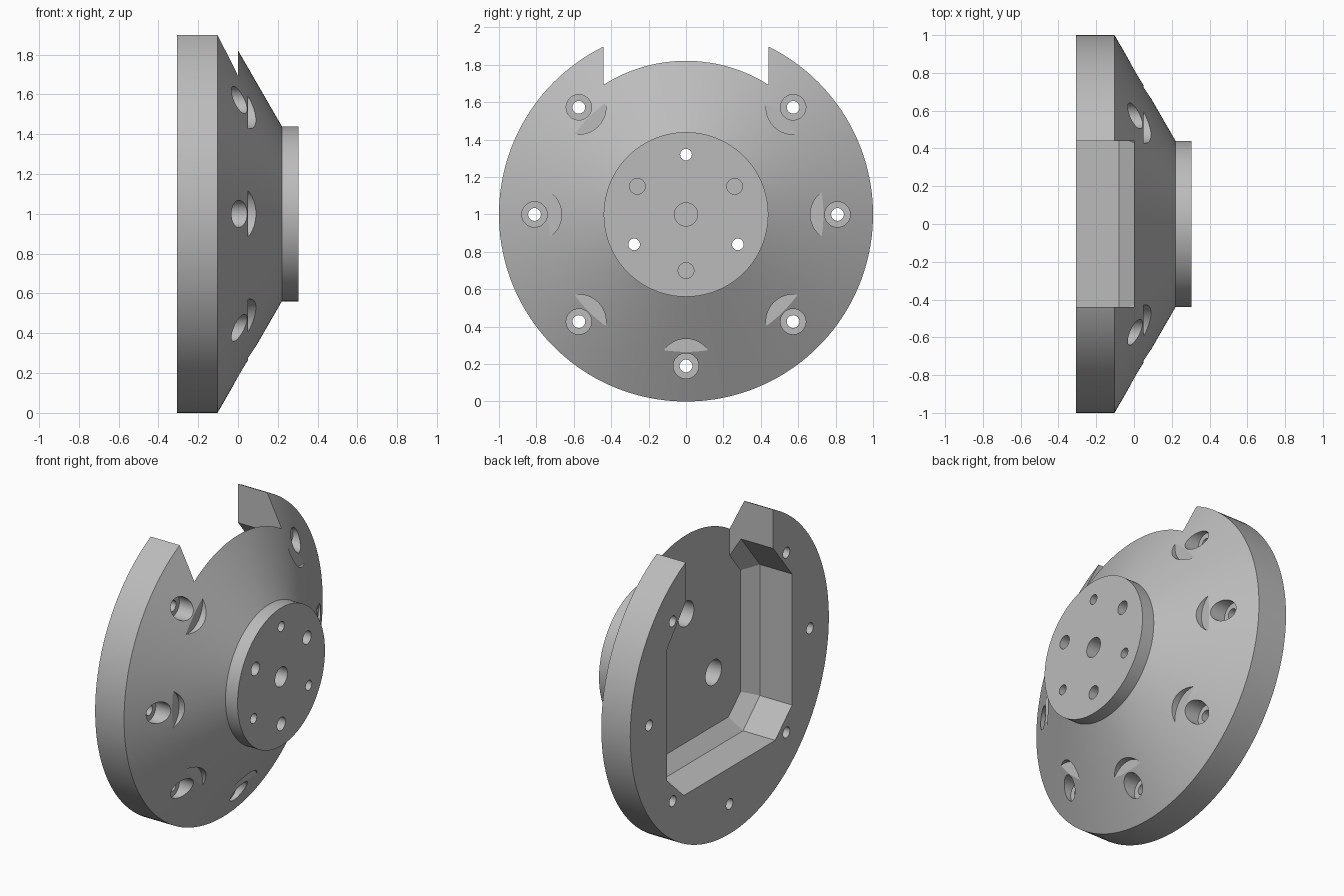
import bpy, bmesh, math

if "Cube" in bpy.data.objects:
    bpy.data.objects.remove(bpy.data.objects["Cube"])

steel = bpy.data.materials.new("plain_grey")
steel.diffuse_color = (0.5, 0.5, 0.5, 1)
steel.use_nodes = True
steel.node_tree.nodes["Principled BSDF"].inputs["Base Color"].default_value = steel.diffuse_color


def loft(bm, rings):
    """Skin a list of equal-length point rings and cap both ends."""
    rows = [[bm.verts.new(p) for p in ring] for ring in rings]
    n = len(rows[0])
    for a, b in zip(rows, rows[1:]):
        for i in range(n):
            j = (i + 1) % n
            bm.faces.new((a[i], a[j], b[j], b[i]))
    bm.faces.new(rows[0][::-1])
    bm.faces.new(rows[-1])


def lathe(bm, profile, y=0.0, z=1.0, n=40):
    """Turn an (x, radius) profile about an axis parallel to x."""
    loft(bm, [[(x, y + r * math.cos(2 * math.pi * i / n),
                z + r * math.sin(2 * math.pi * i / n)) for i in range(n)]
              for x, r in profile])


def make(name, bm):
    bmesh.ops.recalc_face_normals(bm, faces=bm.faces)
    me = bpy.data.meshes.new(name)
    bm.to_mesh(me)
    bm.free()
    me.materials.append(steel)
    ob = bpy.data.objects.new(name, me)
    bpy.context.collection.objects.link(ob)
    return ob


# Turned body: rim, cone and front boss
bm = bmesh.new()
lathe(bm, [(-0.307, 1.0), (-0.103, 1.0), (0.22, 0.44), (0.305, 0.44)], n=160)
body = make("flange_body", bm)

# Back pocket: straight wall, then a bevel down to the floor
outer = [(0.46, -0.58), (0.63, -0.42), (0.63, 0.415), (0.42, 0.675)]
inner = [(0.427, -0.50), (0.55, -0.387), (0.55, 0.388), (0.40, 0.573)]


def outline(half, x):
    pts = half + [(-y, w) for y, w in reversed(half)]
    return [(x, y, 1 + w) for y, w in pts]


bm = bmesh.new()
loft(bm, [outline(outer, -0.5), outline(outer, -0.08), outline(inner, 0.0)])
pocket = make("pocket_cutter", bm)

# Open slot through the top of the rim
bm = bmesh.new()
slot_half = [(0.44, 0.0), (0.44, 1.3)]
loft(bm, [outline(slot_half, -0.6), outline(slot_half, 0.0)])
slot = make("slot_cutter", bm)

# Holes
bm = bmesh.new()
for k in range(8):
    if k == 2:          # the slot takes the top position
        continue
    a = k * math.pi / 4
    # rim bolt holes: through hole, counterbore and wide spot face
    lathe(bm, [(-0.5, 0.034), (-0.06, 0.034), (-0.06, 0.068),
               (0.05, 0.068), (0.05, 0.145), (0.5, 0.145)],
          0.81 * math.cos(a), 1 + 0.81 * math.sin(a))
for k in range(3):
    a = math.pi / 2 + k * math.tau / 3
    c, s = math.cos(a), math.sin(a)
    # boss through holes, counterbored from the pocket floor
    lathe(bm, [(-0.05, 0.08), (0.15, 0.08), (0.15, 0.031), (0.5, 0.031)],
          0.32 * c, 1 + 0.32 * s)
    # boss blind holes opposite
    lathe(bm, [(0.15, 0.042), (0.5, 0.042)], -0.3 * c, 1 - 0.3 * s)
lathe(bm, [(0.15, 0.062), (0.5, 0.062)])
holes = make("hole_cutter", bm)

# Cut everything and shade
bpy.context.view_layer.objects.active = body
body.select_set(True)
for cutter in (pocket, slot, holes):
    mod = body.modifiers.new(cutter.name, 'BOOLEAN')
    mod.operation = 'DIFFERENCE'
    mod.solver = 'EXACT'
    mod.object = cutter
    bpy.ops.object.modifier_apply(modifier=mod.name)
    bpy.data.objects.remove(cutter)
bpy.ops.object.shade_smooth_by_angle(angle=math.radians(25))
